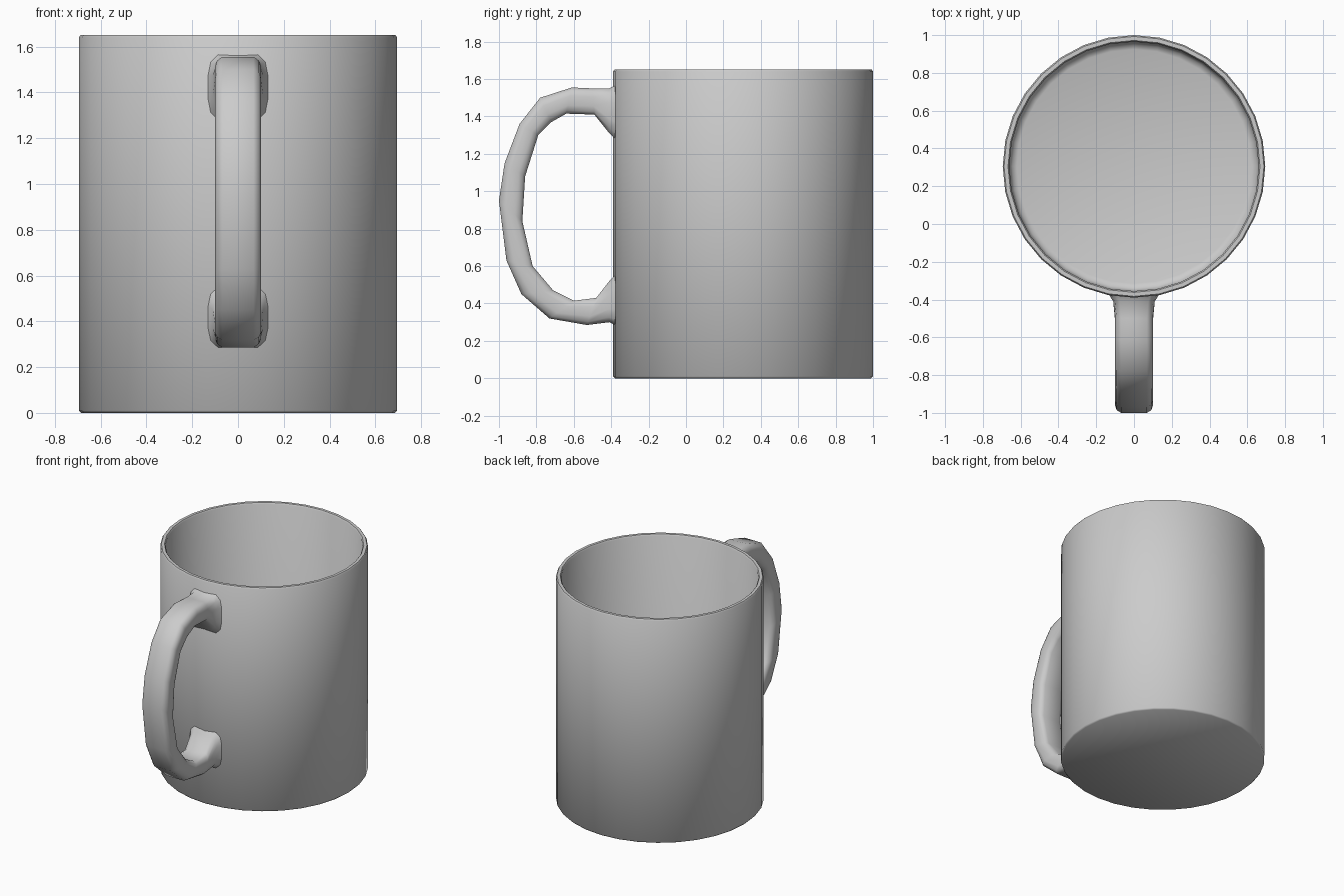
import bpy, bmesh, math
from mathutils import Vector

cube = bpy.data.objects.get("Cube")
if cube:
    bpy.data.objects.remove(cube, do_unlink=True)

ceramic = bpy.data.materials.new("grey ceramic")
ceramic.use_nodes = True
GREY = (0.6, 0.6, 0.6, 1)
ceramic.diffuse_color = GREY
ceramic.node_tree.nodes["Principled BSDF"].inputs["Base Color"].default_value = GREY


def loft(name, rings, angle):
    """Skin closed rings of points, cap both ends and shade smooth."""
    bm = bmesh.new()
    loops = [[bm.verts.new(p) for p in ring] for ring in rings]
    n = len(loops[0])
    for a, b in zip(loops, loops[1:]):
        for i in range(n):
            j = (i + 1) % n
            bm.faces.new((a[i], a[j], b[j], b[i]))
    bm.faces.new(loops[0][::-1])
    bm.faces.new(loops[-1])
    bmesh.ops.recalc_face_normals(bm, faces=bm.faces[:])
    mesh = bpy.data.meshes.new(name)
    bm.to_mesh(mesh)
    bm.free()
    mesh.materials.append(ceramic)
    obj = bpy.data.objects.new(name, mesh)
    bpy.context.collection.objects.link(obj)
    bpy.ops.object.select_all(action='DESELECT')
    obj.select_set(True)
    bpy.context.view_layer.objects.active = obj
    bpy.ops.object.shade_smooth_by_angle(angle=math.radians(angle))
    return obj


# Hollow cup: profile (radius, height) from under the base, over the rim, to the floor
SIDES, CENTRE_Y = 32, 0.305
profile = [(0.685, 0), (0.695, 0.01), (0.695, 1.64), (0.688, 1.65),
           (0.667, 1.65), (0.66, 1.64), (0.66, 0.1), (0.645, 0.07), (0.62, 0.06)]


def circle(r, z):
    turns = [math.tau * i / SIDES for i in range(SIDES)]
    return [(r * math.sin(t), CENTRE_Y + r * math.cos(t), z) for t in turns]


loft("cup_body", [circle(r, z) for r, z in profile], 50)

# Handle: outer (y, z), inner (y, z) and half width of each section, top to bottom
sections = [
    ((-0.37, 1.57), (-0.37, 1.27), 0.135), ((-0.41, 1.55), (-0.41, 1.31), 0.11),
    ((-0.50, 1.55), (-0.49, 1.41), 0.10), ((-0.61, 1.555), (-0.64, 1.415), 0.10),
    ((-0.78, 1.50), (-0.72, 1.37), 0.10), ((-0.89, 1.36), (-0.79, 1.30), 0.10),
    ((-0.97, 1.15), (-0.86, 1.08), 0.10), ((-1.0, 0.95), (-0.875, 0.84), 0.10),
    ((-0.96, 0.63), (-0.82, 0.60), 0.10), ((-0.88, 0.45), (-0.71, 0.47), 0.10),
    ((-0.73, 0.32), (-0.60, 0.415), 0.10), ((-0.53, 0.285), (-0.48, 0.43), 0.10),
    ((-0.41, 0.30), (-0.41, 0.52), 0.11), ((-0.37, 0.28), (-0.37, 0.56), 0.135),
]
# Rounded strap section: (share of half width, share from outer to inner)
half = [(0.68, 0), (0.92, 0.12), (1, 0.32), (1, 0.68), (0.92, 0.88), (0.68, 1)]
strap = half + [(-x, t) for x, t in reversed(half)]


def strap_ring(outer, inner, width):
    o, i = Vector((0, *outer)), Vector((0, *inner))
    return [o.lerp(i, t) + Vector((x * width, 0, 0)) for x, t in strap]


loft("handle", [strap_ring(*s) for s in sections], 60)
